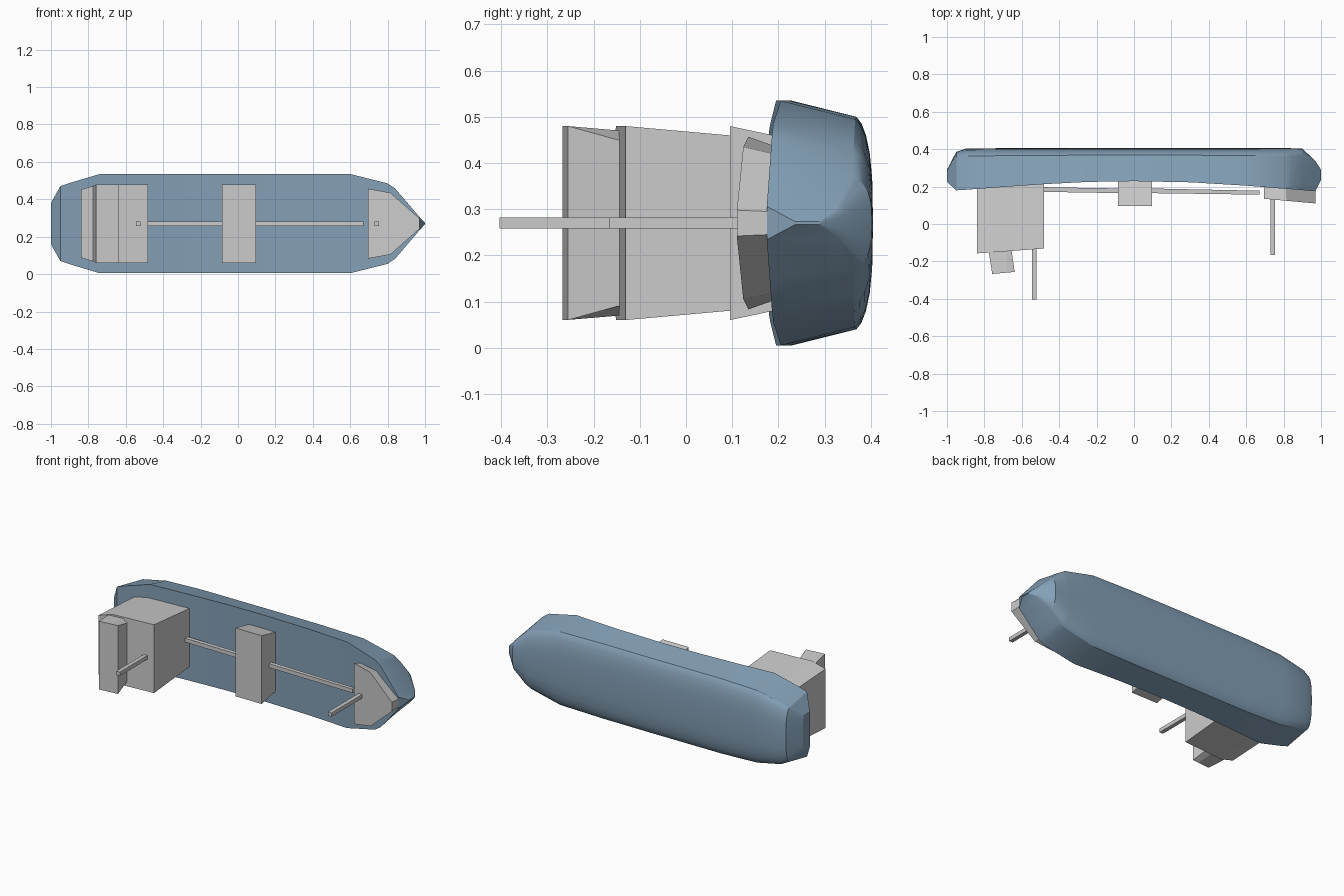
import bpy, bmesh
from mathutils import Vector

if "Cube" in bpy.data.objects:
    bpy.data.objects.remove(bpy.data.objects["Cube"])

CZ = 0.27  # centreline of the ship, which lies on its side (up = -y)


def make(name, verts, faces, smooth=None, color=None):
    me = bpy.data.meshes.new(name)
    me.from_pydata(verts, [], faces)
    bm = bmesh.new()
    bm.from_mesh(me)
    bmesh.ops.recalc_face_normals(bm, faces=bm.faces)
    bm.to_mesh(me)
    bm.free()
    ob = bpy.data.objects.new(name, me)
    bpy.context.collection.objects.link(ob)
    if color:
        mat = bpy.data.materials.new(name + "_paint")
        mat.diffuse_color = color
        mat.use_nodes = True
        mat.node_tree.nodes["Principled BSDF"].inputs["Base Color"].default_value = mat.diffuse_color
        me.materials.append(mat)
    if smooth:
        bpy.ops.object.select_all(action='DESELECT')
        ob.select_set(True)
        bpy.context.view_layer.objects.active = ob
        bpy.ops.object.shade_smooth_by_angle(angle=smooth)
    return ob


def loft(name, rings, **kw):
    """Join closed rings of equal length and cap both ends."""
    n = len(rings[0])
    verts = [v for r in rings for v in r]
    faces = [(i * n + j, i * n + (j + 1) % n, (i + 1) * n + (j + 1) % n, (i + 1) * n + j)
             for i in range(len(rings) - 1) for j in range(n)]
    faces += [tuple(range(n)), tuple(range(len(verts) - n, len(verts)))]
    return make(name, verts, faces, **kw)


def block(name, bottom, top):
    """Symmetric solid from two half outlines of (x, y, half_width)."""
    def ring(half):
        return [(x, y, CZ + w) for x, y, w in half] + [(x, y, CZ - w) for x, y, w in reversed(half)]
    return loft(name, [ring(bottom), ring(top)])


# Hull sections: x, deck y, deck half width, chine y, chine half width, keel y
sections = [
    (-1.00, .225, .11, .285, .11, .29),
    (-0.95, .180, .20, .355, .165, .386),
    (-0.90, .183, .217, .362, .19, .403),
    (-0.74, .195, .265, .365, .222, .405),
    (-0.50, .212, .265, .367, .23, .405),
    (-0.25, .225, .265, .368, .23, .405),
    (0.00, .229, .265, .369, .23, .405),
    (0.30, .223, .265, .368, .23, .405),
    (0.60, .205, .265, .366, .225, .405),
    (0.80, .189, .215, .364, .18, .405),
    (0.84, .186, .188, .362, .155, .405),
    (0.90, .181, .118, .360, .10, .403),
    (0.97, .175, .036, .325, .03, .337),
    (1.00, .237, .003, .288, .003, .29),
]
# Bottom curve: fraction of chine width, fraction of chine-to-keel depth
curve = [(1, 0), (.94, .3), (.83, .57), (.66, .8), (.42, .95), (0, 1)]
hull_rings = []
for x, dy, dw, cy, cw, ky in sections:
    side = [(dy, dw)] + [(cy + (ky - cy) * d, cw * f) for f, d in curve]
    side += [(y, -w) for y, w in reversed(side[:-1])]
    hull_rings.append([(x, y, CZ + w) for y, w in side])
loft("hull", hull_rings, smooth=0.35, color=(.23, .35, .47, 1))

# Deckhouse at the stern, flaring slightly upward
block("deckhouse",
      [(-.84, .25, .16), (-.75, .25, .176), (-.48, .25, .176)],
      [(-.84, -.157, .182), (-.75, -.151, .21), (-.48, -.131, .21)])

# Upper bridge leaning outward on the deckhouse
block("upper_bridge",
      [(-.778, -.14, .20), (-.68, -.14, .20), (-.655, -.14, .178)],
      [(-.758, -.267, .21), (-.68, -.26, .21), (-.638, -.256, .21)])

# Midship house
block("midship_house",
      [(-.085, .26, .175), (.095, .26, .175)],
      [(-.085, .095, .21), (.095, .095, .21)])

# Raised bow deck
block("forecastle",
      [(.695, .21, .16), (.81, .21, .145), (.97, .177, .025)],
      [(.695, .135, .187), (.815, .124, .165), (.97, .11, .028)])


def bar(name, x0, x1, ya, yb):
    """Square bar along x; ya and yb are the (low, high) y at each end."""
    return block(name, [(x0, ya[0], .012), (x1, yb[0], .012)],
                 [(x0, ya[1], .012), (x1, yb[1], .012)])


# Masts and fore-and-aft walkways
bar("aft_mast", -.546, -.522, (-.404, -.12), (-.404, -.12))
bar("fore_mast", .73, .754, (-.167, .15), (-.167, .15))
bar("aft_walkway", -.49, -.075, (.172, .197), (.165, .19))
bar("fore_walkway", .085, .67, (.165, .19), (.157, .178))
